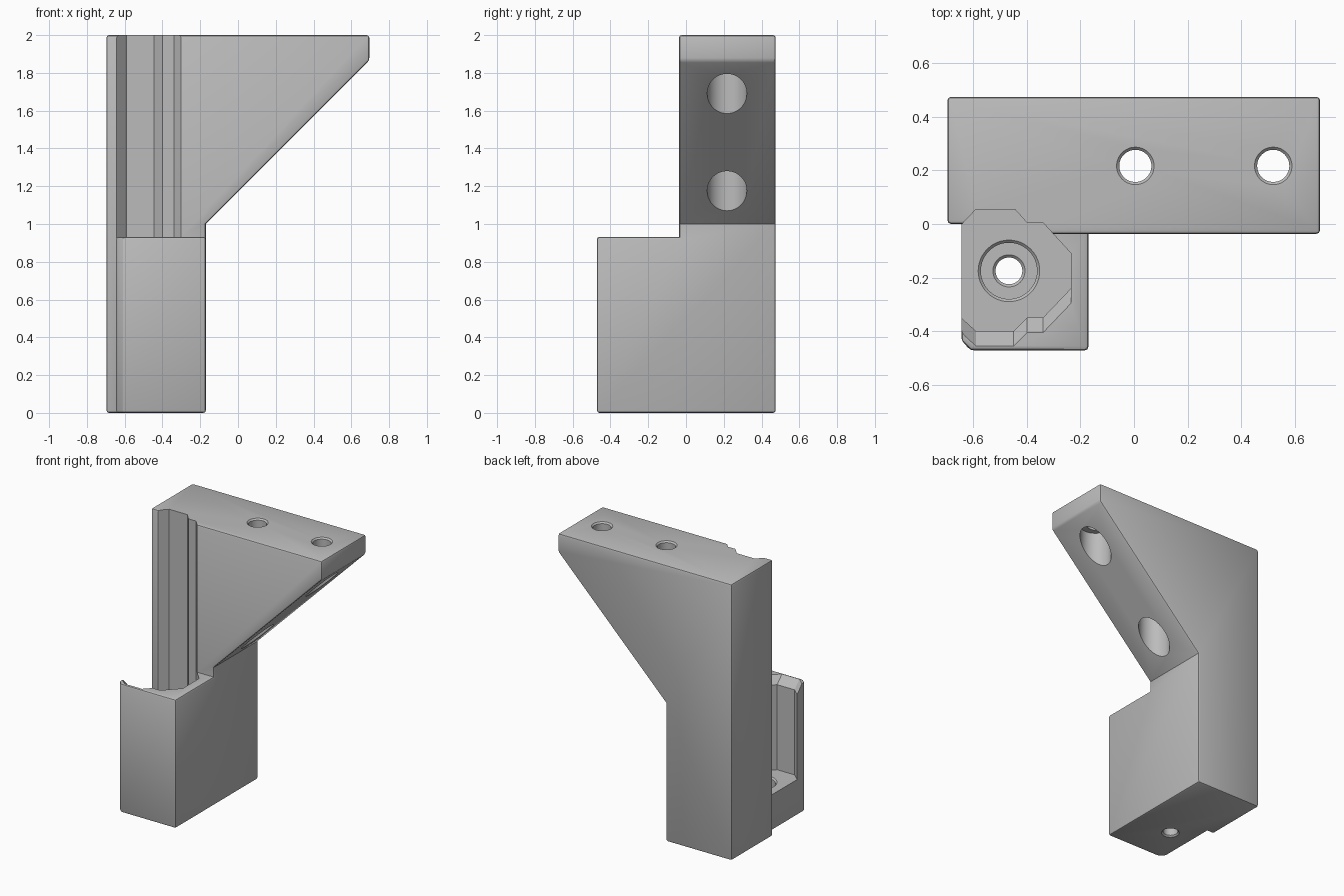
import bpy, bmesh, math

cube = bpy.data.objects.get("Cube")
if cube:
    bpy.data.objects.remove(cube, do_unlink=True)

grey = bpy.data.materials.new("plain_grey")
grey.use_nodes = True
grey.diffuse_color = (0.5, 0.5, 0.5, 1)
grey.node_tree.nodes["Principled BSDF"].inputs["Base Color"].default_value = (0.5, 0.5, 0.5, 1)


def loft(name, rings):
    """Solid through a stack of equal-length point rings."""
    bm = bmesh.new()
    loops = [[bm.verts.new(p) for p in ring] for ring in rings]
    n = len(loops[0])
    for a, b in zip(loops, loops[1:]):
        for i in range(n):
            j = (i + 1) % n
            bm.faces.new((a[i], a[j], b[j], b[i]))
    bm.faces.new(loops[0])
    bm.faces.new(loops[-1])
    bmesh.ops.recalc_face_normals(bm, faces=bm.faces)
    me = bpy.data.meshes.new(name)
    bm.to_mesh(me)
    bm.free()
    me.materials.append(grey)
    ob = bpy.data.objects.new(name, me)
    bpy.context.collection.objects.link(ob)
    return ob


def prism(name, outline, z0, z1, shift=0):
    return loft(name, [[(x, y, z0) for x, y in outline],
                       [(x, y + shift, z1) for x, y in outline]])


def turned(name, cx, cy, profile, n=48):
    """Round solid from (radius, z) steps around a vertical axis."""
    angles = [2 * math.pi * i / n for i in range(n)]
    return loft(name, [[(cx + r * math.cos(a), cy + r * math.sin(a), z) for a in angles]
                       for r, z in profile])


def combine(body, other, operation):
    mod = body.modifiers.new("combine", "BOOLEAN")
    mod.operation = operation
    mod.solver = "EXACT"
    mod.object = other
    bpy.context.view_layer.objects.active = body
    bpy.ops.object.modifier_apply(modifier=mod.name)
    bpy.data.objects.remove(other, do_unlink=True)


# Column with the sloped arm
side = [(-.697, 0), (-.17, 0), (-.17, 1), (.695, 1.865), (.695, 2), (-.697, 2)]
bracket = loft("bracket", [[(x, y, z) for x, z in side] for y in (-.037, .475)])
strip = [(-.8, -.2), (-.62, -.2), (-.62, 0), (-.8, 0)]
combine(bracket, prism("strip_cutter", strip, -.1, 2.1), "DIFFERENCE")

# Front socket block with one chamfered corner
block = [(-.645, -.435), (-.61, -.472), (-.17, -.472), (-.17, .3), (-.645, .3)]
combine(bracket, prism("socket_block", block, 0, .932), "UNION")

# Soften the outer edges
bm = bmesh.new()
bm.from_mesh(bracket.data)
bmesh.ops.remove_doubles(bm, verts=bm.verts, dist=.0005)
bmesh.ops.dissolve_limit(bm, angle_limit=math.radians(1), verts=bm.verts, edges=bm.edges)
outer = [e for e in bm.edges
         if len(e.link_faces) == 2 and e.calc_face_angle_signed() > math.radians(40)]
bmesh.ops.bevel(bm, geom=outer, offset=.014, segments=2, profile=.5,
                affect="EDGES", clamp_overlap=True)
bm.to_mesh(bracket.data)
bm.free()

# Socket pocket, open to one side and carried up the column as a groove
front_wall = [(-.8, -.35), (-.645, -.35), (-.59, -.4), (-.45, -.4), (-.4, -.35),
              (-.34, -.35), (-.235, -.24), (-.235, -.11)]
back_wall = [(-.34, .005), (-.4, .005), (-.445, .055), (-.59, .055), (-.642, 0), (-.8, -.005)]
combine(bracket, prism("pocket_cutter", front_wall + back_wall, .26, 2.1), "DIFFERENCE")

# Sloping lead-in at the pocket rim
lead = front_wall + [(-.8, -.11)]
combine(bracket, prism("lead_in_cutter", lead, .876, .976, -.1), "DIFFERENCE")

# Counterbored bolt holes in the arm
for x in (.005, .52):
    steps = [(.105, .95), (.105, 1.85), (.06, 1.85), (.06, 1.99), (.08, 2.01)]
    combine(bracket, turned("arm_hole_cutter", x, .217, steps), "DIFFERENCE")

# Counterbored bolt hole in the socket floor
steps = [(.07, -.01), (.05, .01), (.05, .14), (.06, .15), (.105, .15), (.105, .25), (.125, .27)]
combine(bracket, turned("floor_hole_cutter", -.467, -.175, steps), "DIFFERENCE")

bpy.ops.object.select_all(action="DESELECT")
bracket.select_set(True)
bpy.context.view_layer.objects.active = bracket
bpy.ops.object.shade_smooth_by_angle(angle=math.radians(25))
